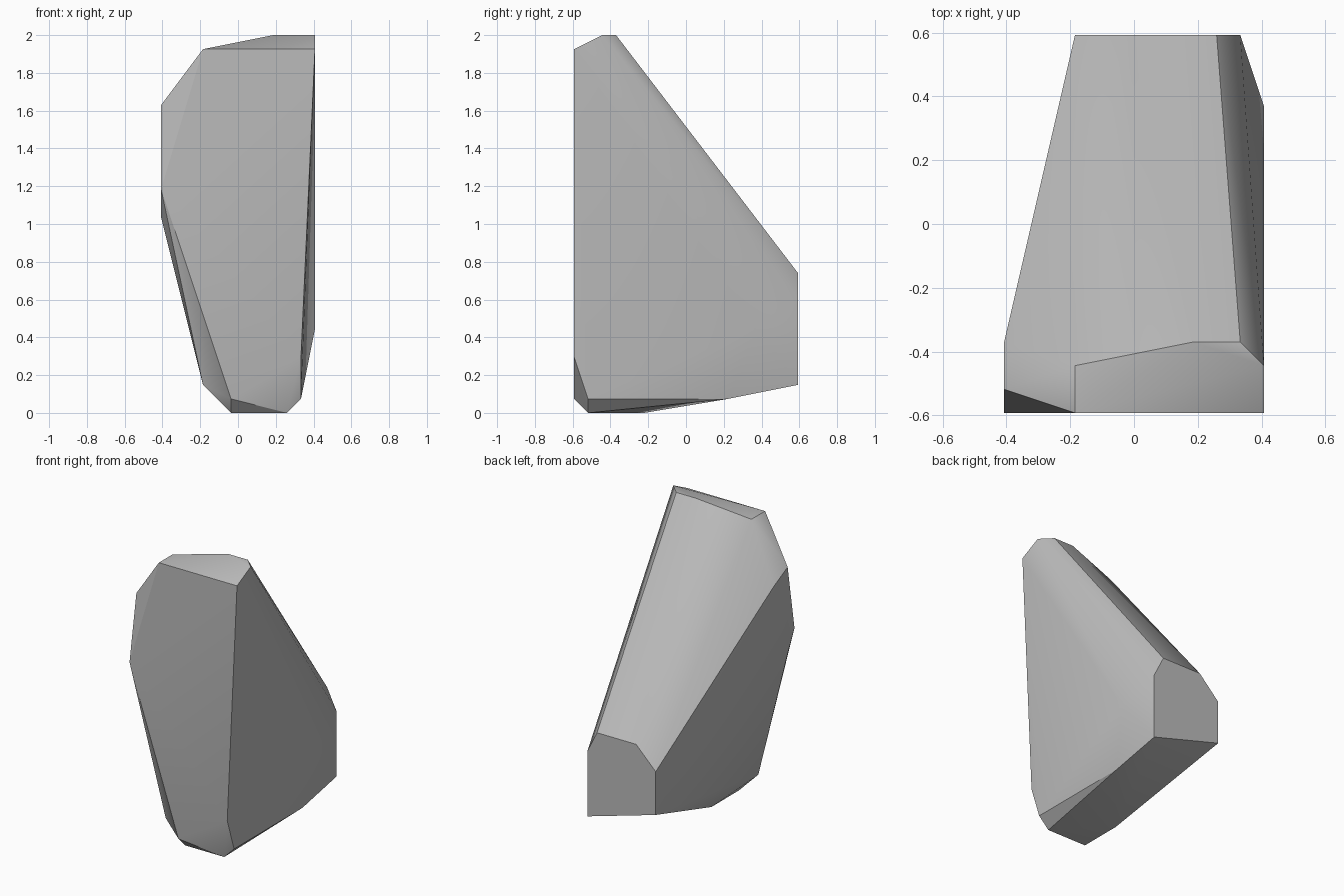
import bpy
import bmesh
import math

# Remove the default cube if present
default_cube = bpy.data.objects.get("Cube")
if default_cube:
    bpy.data.objects.remove(default_cube, do_unlink=True)

# The stone is measured in coarse steps: 27 steps tall, 11 wide, 16 deep
STEP = 2 / 27


def place(i, j, k):
    """Turn step counts (across, back, up) into centred coordinates."""
    return ((i - 5.5) * STEP, (j - 8) * STEP, k * STEP)


def make_material(name, colour):
    material = bpy.data.materials.new(name)
    material.diffuse_color = colour
    material.use_nodes = True
    shader = material.node_tree.nodes["Principled BSDF"]
    shader.inputs["Base Color"].default_value = colour
    return material


def make_hull(name, corners, material):
    """Wrap a tight convex skin around the corners, smooth on shallow edges."""
    bm = bmesh.new()
    for corner in corners:
        bm.verts.new(place(*corner))
    result = bmesh.ops.convex_hull(bm, input=bm.verts)
    loose = {v for v in result["geom_interior"] + result["geom_unused"]
             if isinstance(v, bmesh.types.BMVert)}
    bmesh.ops.delete(bm, geom=list(loose), context="VERTS")
    bmesh.ops.dissolve_limit(bm, angle_limit=math.radians(0.5),
                             verts=bm.verts, edges=bm.edges)
    bmesh.ops.recalc_face_normals(bm, faces=bm.faces)
    mesh = bpy.data.meshes.new(name)
    bm.to_mesh(mesh)
    bm.free()
    mesh.materials.append(material)
    stone = bpy.data.objects.new(name, mesh)
    bpy.context.collection.objects.link(stone)
    bpy.ops.object.select_all(action="DESELECT")
    stone.select_set(True)
    bpy.context.view_layer.objects.active = stone
    bpy.ops.object.shade_smooth_by_angle(angle=math.radians(30))
    return stone


# Flat front face and small flat back face, as (across, up) outlines
front_outline = [(3, 26), (11, 26), (10, 4), (5, 1), (0, 16)]
back_outline = [(9, 10), (5, 10), (3, 8), (3, 4), (10, 2), (10, 8)]
corners = [(i, 0, k) for i, k in front_outline]
corners += [(i, 16, k) for i, k in back_outline]

# Crown of the stone
corners += [(8, 3, 27), (10, 3, 27), (11, 2, 27), (3, 2, 26)]
# Shoulder and belly on the narrow side
corners += [(0, 1, 22), (0, 3, 21), (0, 1, 14), (3, 1, 2)]
# Bulge on the broad side
corners += [(11, 13, 6), (10, 11, 1), (10, 1, 1)]
# Small base it stands on
corners += [(5, 1, 0), (9, 1, 0), (5, 5, 0)]

grey_stone = make_material("grey stone", (0.5, 0.5, 0.5, 1))
make_hull("rock", corners, grey_stone)
